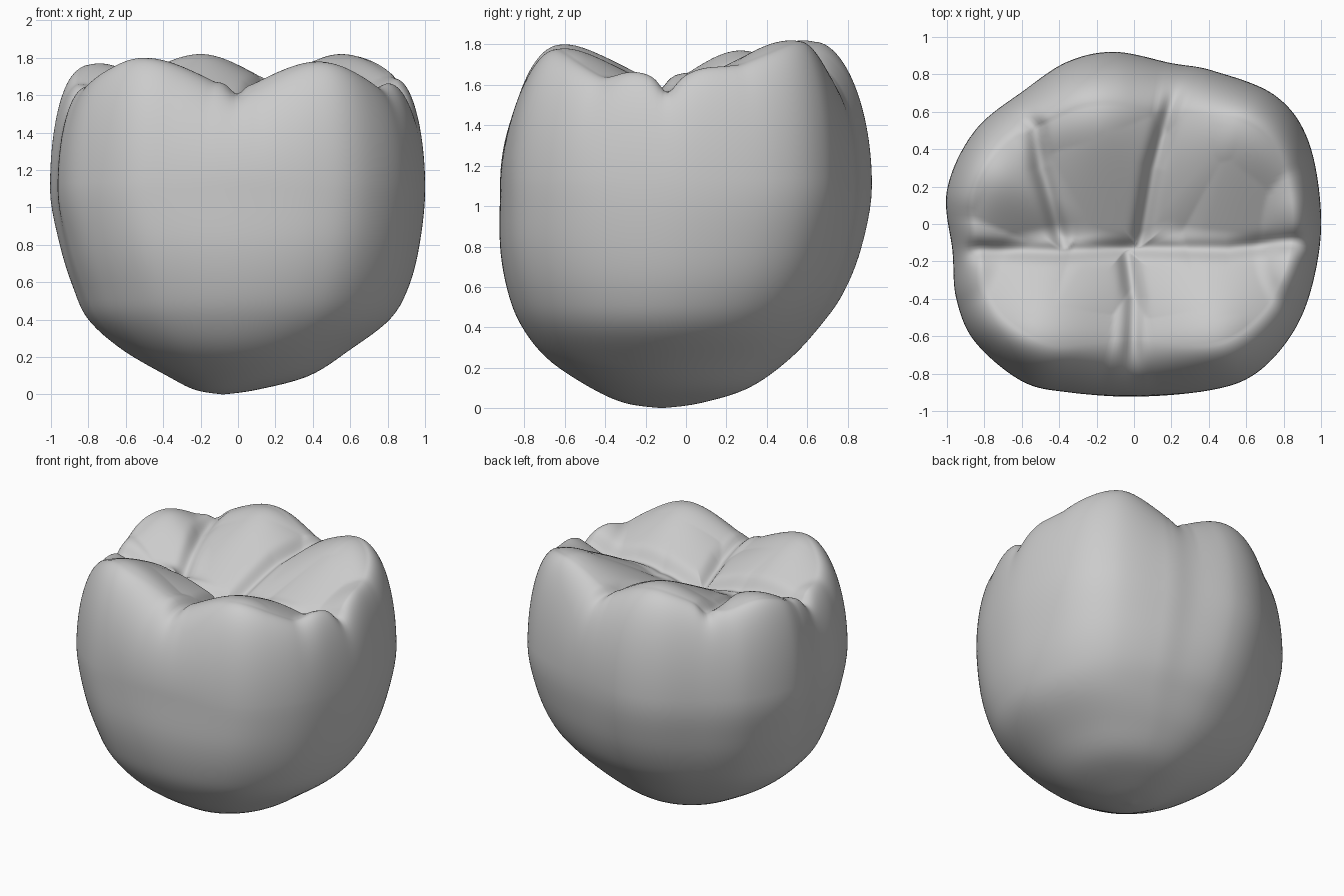
import bpy, bmesh, math
from mathutils import Vector

cube = bpy.data.objects.get("Cube")
if cube:
    bpy.data.objects.remove(cube, do_unlink=True)

SEGS = 288
LOW, WALL, INNER = 36, 28, 64
EQUATOR = 1.1
PIT = Vector((0.0, -0.13))

# Widest outline of the crown, counter-clockwise
outline = [(1, .05), (.93, .45), (.75, .69), (.42, .82), (.2, .86), (-.1, .92), (-.35, .87),
           (-.58, .72), (-.85, .5), (-1, .18), (-.97, -.15), (-.95, -.4), (-.85, -.63),
           (-.6, -.84), (-.35, -.9), (0, -.92), (.4, -.89), (.65, -.8), (.85, -.58), (.96, -.3)]

# Lower body levels: z, x min, x max, y min, y max (the last only steers the curve)
levels = [(0, -.08, -.08, -.12, -.12), (.025, -.23, .1, -.3, .07), (.1, -.38, .38, -.47, .31),
          (.24, -.62, .6, -.68, .51), (.4, -.8, .81, -.81, .66), (.57, -.88, .91, -.88, .78),
          (.8, -.95, .97, -.92, .87), (EQUATOR, -1, 1, -.92, .92), (1.4, -.95, .97, -.92, .87)]

# Cusps: the peak, then the low ends of the ridges that run down from it
cusps = [((-.5, -.6, 1.8), (-.25, -.3, 1.54), (-.12, -.63, 1.67), (-.8, -.42, 1.64)),
         ((.43, -.6, 1.78), (.18, -.28, 1.52), (.08, -.63, 1.66), (.74, -.44, 1.63)),
         ((.84, -.28, 1.67), (.6, -.22, 1.52)),
         ((-.84, -.28, 1.65), (-.65, -.22, 1.54)),
         ((-.74, .27, 1.77), (-.5, 0, 1.5), (-.84, .02, 1.66)),
         ((-.2, .58, 1.82), (-.15, .06, 1.46), (.1, .64, 1.71), (-.48, .5, 1.73)),
         ((.55, .52, 1.82), (.28, .02, 1.46), (.28, .6, 1.71), (.82, .28, 1.7)),
         ((.88, .12, 1.69), (.65, 0, 1.52))]

# Fissures between the cusps
fissures = [[(-1, -.13), (-.4, -.15), (0, -.13), (.5, -.14), (.95, -.08)],
            [(-.04, -.15), (0, -.4), (-.01, -.85)],
            [(.03, -.12), (.1, .3), (.2, .65), (.2, .9)],
            [(-.38, -.12), (-.5, .3), (-.55, .7)]]


def spline(p0, p1, p2, p3, t):
    return tuple(.5 * (2 * b + (c - a) * t + (2 * a - 5 * b + 4 * c - d) * t * t
                       + (3 * b - a - 3 * c + d) * t ** 3) for a, b, c, d in zip(p0, p1, p2, p3))


def sample(points, u, closed):
    n = len(points)
    i = math.floor(u) if closed else min(math.floor(u), n - 2)
    pick = (lambda k: points[k % n]) if closed else (lambda k: points[max(0, min(n - 1, k))])
    return spline(pick(i - 1), pick(i), pick(i + 1), pick(i + 2), u - i)


def smooth_max(a, b, k=.05):
    h = max(k - abs(a - b), 0) / k
    return max(a, b) + h * h * k / 4


def nearest(p, a, b):
    """Distance from p to segment ab, and how far along it the foot lies."""
    span = b - a
    t = max(0, min(1, (p - a).dot(span) / span.length_squared))
    return (p - a - span * t).length, t


def cusp_height(p):
    z = 1.4
    for peak, *ends in cusps:
        heights = []
        for end in ends:
            gap, t = nearest(p, Vector(peak[:2]), Vector(end[:2]))
            ridge = peak[2] + (end[2] - peak[2]) * t * t * (1.6 - .6 * t)
            heights.append(ridge - .55 * (math.hypot(gap, .12) - .12))
        z = smooth_max(z, max(heights))
    return z


def fissure_depth(p):
    gap = min(nearest(p, Vector(a), Vector(b))[0]
              for line in fissures for a, b in zip(line, line[1:]))
    return .05 * math.exp(-(gap / .045) ** 2)


# Outline samples and the crest line linking the cusp tips
belt = [Vector(sample(outline, i * len(outline) / SEGS, True)) for i in range(SEGS)]
crest = [p * (.68 + .17 * abs(p.x / p.length) ** 1.4) for p in belt]
crest_z = [cusp_height(q) for q in crest]
crest_cut = [fissure_depth(q) for q in crest]

rings = []
# Rounded underside, elliptical at the base, up to the widest belt
for j in range(1, LOW + 1):
    z, x0, x1, y0, y1 = sample(levels, j * (len(levels) - 2) / LOW, False)
    roundness = max(0, 1 - z / EQUATOR) ** 1.2
    ring = []
    for p in belt:
        n = Vector((p.x, p.y / .92))
        n = n.lerp(n.normalized(), roundness)
        ring.append(((x0 + x1) / 2 + n.x * (x1 - x0) / 2,
                     (y0 + y1) / 2 + n.y * (y1 - y0) / 2, z))
    rings.append(ring)
# Outer wall curving in to the crest
for j in range(1, WALL + 1):
    a = j / WALL * math.pi / 2
    ring = []
    for p, c, z, cut in zip(belt, crest, crest_z, crest_cut):
        q = c.lerp(p, math.cos(a))
        ring.append((q.x, q.y, EQUATOR + (z - EQUATOR) * math.sin(a) - cut * math.sin(a) ** 6))
    rings.append(ring)
# Chewing surface
for j in range(1, INNER):
    ring = []
    for c in crest:
        q = c.lerp(PIT, j / INNER)
        ring.append((q.x, q.y, cusp_height(q) - fissure_depth(q)))
    rings.append(ring)

bm = bmesh.new()
verts = [[bm.verts.new(co) for co in ring] for ring in rings]
for low, high in zip(verts, verts[1:]):
    for i in range(SEGS):
        k = (i + 1) % SEGS
        bm.faces.new((low[i], low[k], high[k], high[i]))
bottom = bm.verts.new((levels[0][1], levels[0][3], 0))
pit = bm.verts.new((PIT.x, PIT.y, cusp_height(PIT) - fissure_depth(PIT)))
for i in range(SEGS):
    k = (i + 1) % SEGS
    bm.faces.new((verts[0][k], verts[0][i], bottom))
    bm.faces.new((verts[-1][i], verts[-1][k], pit))
bmesh.ops.recalc_face_normals(bm, faces=bm.faces)

mesh = bpy.data.meshes.new("molar_crown")
bm.to_mesh(mesh)
bm.free()
crown = bpy.data.objects.new("molar_crown", mesh)
bpy.context.collection.objects.link(crown)

# Plain grey enamel
enamel = bpy.data.materials.new("grey_enamel")
enamel.use_nodes = True
colour = (.6, .6, .6, 1)
enamel.diffuse_color = colour
enamel.node_tree.nodes["Principled BSDF"].inputs["Base Color"].default_value = colour
mesh.materials.append(enamel)

bpy.ops.object.select_all(action='DESELECT')
crown.select_set(True)
bpy.context.view_layer.objects.active = crown
bpy.ops.object.shade_smooth_by_angle(angle=math.radians(80))
